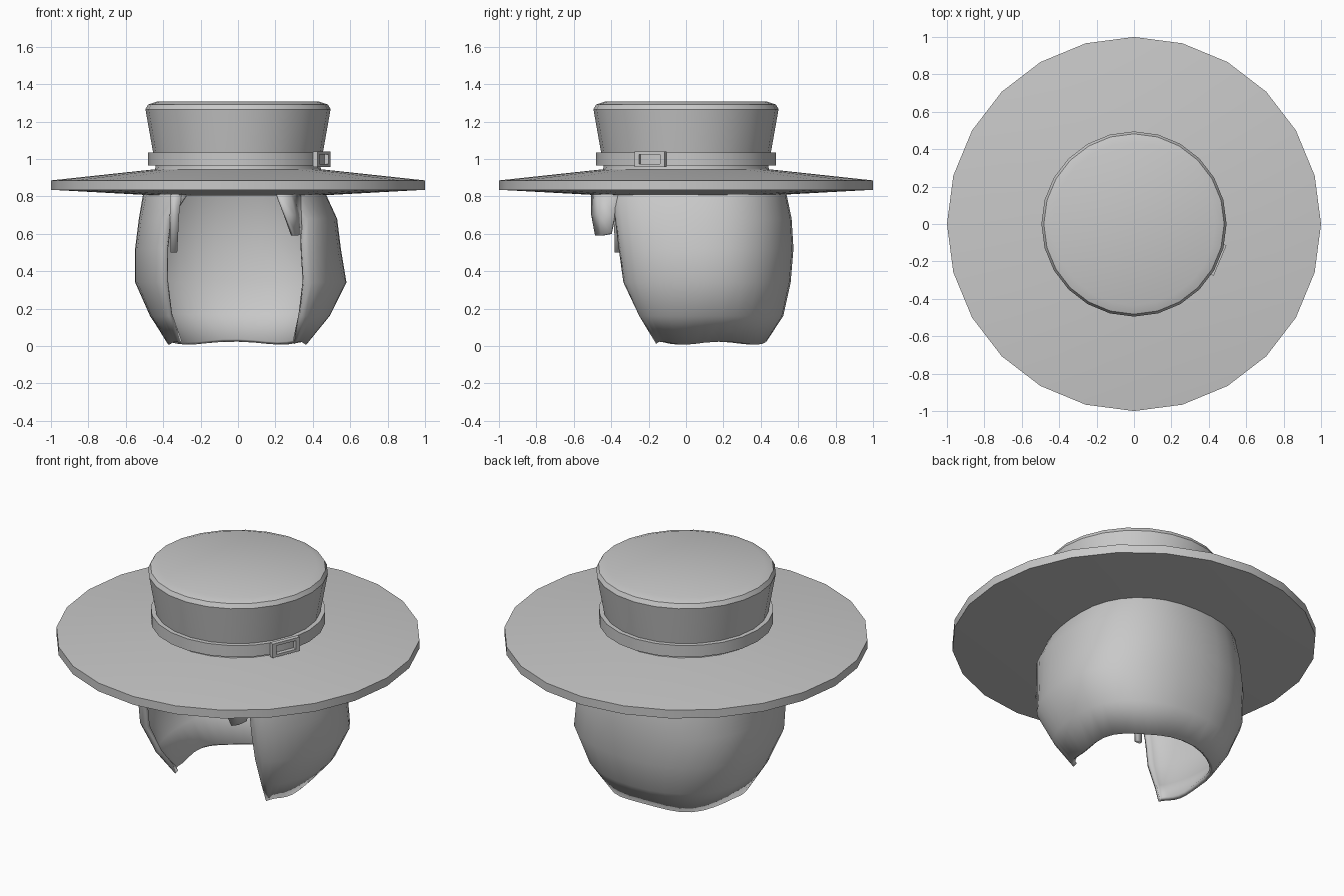
import bpy, bmesh, math
from mathutils import Vector, Matrix

if "Cube" in bpy.data.objects:
    bpy.data.objects.remove(bpy.data.objects["Cube"], do_unlink=True)

grey = bpy.data.materials.new("plain_grey")
grey.use_nodes = True
colour = (0.58, 0.58, 0.58, 1)
grey.diffuse_color = colour
grey.node_tree.nodes["Principled BSDF"].inputs["Base Color"].default_value = colour


def make(name, verts, faces, angle=30, fix=True):
    mesh = bpy.data.meshes.new(name)
    mesh.from_pydata(verts, [], faces)
    if fix:
        bm = bmesh.new()
        bm.from_mesh(mesh)
        bmesh.ops.recalc_face_normals(bm, faces=bm.faces)
        bm.to_mesh(mesh)
        bm.free()
    mesh.materials.append(grey)
    ob = bpy.data.objects.new(name, mesh)
    bpy.context.collection.objects.link(ob)
    bpy.ops.object.select_all(action='DESELECT')
    ob.select_set(True)
    bpy.context.view_layer.objects.active = ob
    bpy.ops.object.shade_smooth_by_angle(angle=math.radians(angle))
    return ob


def lathe(name, profile, sides=24, ring=False):
    """Spin (radius, z) points; cap both ends, or join them as a ring."""
    n = len(profile)
    verts = [(r * math.cos(a), r * math.sin(a), z) for r, z in profile
             for a in (math.tau * i / sides for i in range(sides))]
    faces = []
    for j in range(n if ring else n - 1):
        k = (j + 1) % n
        for i in range(sides):
            m = (i + 1) % sides
            faces.append((j * sides + i, j * sides + m, k * sides + m, k * sides + i))
    if not ring:
        faces.append(tuple(range(sides)))
        faces.append(tuple(range((n - 1) * sides, n * sides)))
    return make(name, verts, faces)


# Hat
lathe("brim", [(0.45, 0.805), (1, 0.835), (1, 0.885), (0.44, 0.945)])
lathe("crown", [(0.45, 0.93), (0.44, 0.96), (0.455, 1.04), (0.495, 1.265),
                (0.482, 1.29), (0.435, 1.306)])
lathe("hat_band", [(0.43, 0.965), (0.48, 0.965), (0.48, 1.035), (0.44, 1.035)], ring=True)

# Buckle frame, turned to sit on the band
outer, inner = (0.088, 0.042), (0.062, 0.026)
corners = [(-1, -1), (1, -1), (1, 1), (-1, 1)]
loops = [(outer, -0.015), (outer, 0.012), (inner, 0.012), (inner, -0.015)]
verts = [(d, sx * w, sz * h) for (w, h), d in loops for sx, sz in corners]
faces = [(j * 4 + i, j * 4 + (i + 1) % 4, (j + 1) % 4 * 4 + (i + 1) % 4, (j + 1) % 4 * 4 + i)
         for j in range(4) for i in range(4)]
buckle = make("buckle", verts, faces)
turn = math.radians(-23)
buckle.matrix_world = (Matrix.Translation((0.488 * math.cos(turn), 0.488 * math.sin(turn), 0.998))
                       @ Matrix.Rotation(turn, 4, 'Z'))

# Hair shell: height, right and left half width, back, right and left edge x, front edge y
levels = [
    (0.015, 0.38, 0.37, 0.43, 0.31, 0.30, -0.16),
    (0.16, 0.47, 0.49, 0.52, 0.36, 0.33, -0.25),
    (0.34, 0.55, 0.58, 0.56, 0.38, 0.35, -0.335),
    (0.52, 0.55, 0.55, 0.575, 0.38, 0.34, -0.36),
    (0.68, 0.53, 0.53, 0.565, 0.36, 0.34, -0.38),
    (0.80, 0.51, 0.475, 0.54, 0.28, 0.25, -0.40),
    (0.87, 0.49, 0.45, 0.52, 0.22, 0.20, -0.41),
]
steps, centre_y = 8, 0.1


def half_ring(side, width, back, edge_x, edge_y):
    """Points from the front edge round the side to just before the back."""
    front, rear = [], []
    for i in range(steps):
        t = math.pi / 2 * (1 - i / steps)
        front.append((side * (edge_x + (width - edge_x) * math.cos(t)),
                      centre_y + (edge_y - centre_y) * math.sin(t)))
        t = math.pi / 2 * i / steps
        rear.append((side * width * math.cos(t) ** 0.9,
                     centre_y + (back - centre_y) * math.sin(t) ** 0.9))
    return front + rear


verts = []
for z, wr, wl, back, er, el, ey in levels:
    right = half_ring(-1, wr, back, er, ey)
    left = half_ring(1, wl, back, el, ey)
    ring = right + [(0, back)] + left[::-1]
    for i, (x, y) in enumerate(ring):
        wave = 0.008 * math.sin(i * 0.9) if z < 0.1 else 0
        verts.append((x, y, z + wave))
row = len(ring)
faces = [(j * row + i + 1, j * row + i, (j + 1) * row + i, (j + 1) * row + i + 1)
         for j in range(len(levels) - 1) for i in range(row - 1)]
hair = make("hair_shell", verts, faces, 40, fix=False)
solid = hair.modifiers.new("thickness", 'SOLIDIFY')
solid.thickness = 0.025
solid.offset = -1


def lock(name, rows, thickness):
    """A sheet of hair made of matching rows of points, given thickness."""
    n = len(rows[0])
    faces = [(j * n + i, j * n + i + 1, (j + 1) * n + i + 1, (j + 1) * n + i)
             for j in range(len(rows) - 1) for i in range(n - 1)]
    ob = make(name, [p for r in rows for p in r], faces, 40)
    mod = ob.modifiers.new("thickness", 'SOLIDIFY')
    mod.thickness = thickness
    mod.offset = 0


# Loose locks at the front
lock("left_fringe_lock", [
    [(0.20, -0.50, 0.83), (0.27, -0.47, 0.83), (0.33, -0.36, 0.83)],
    [(0.25, -0.50, 0.70), (0.30, -0.46, 0.70), (0.33, -0.38, 0.70)],
    [(0.29, -0.48, 0.59), (0.315, -0.45, 0.59), (0.335, -0.40, 0.60)]], 0.018)
lock("right_fringe_strand", [
    [(-0.36, -0.39, 0.83), (-0.30, -0.39, 0.83)],
    [(-0.365, -0.375, 0.70), (-0.315, -0.375, 0.70)],
    [(-0.36, -0.37, 0.50), (-0.325, -0.37, 0.50)]], 0.022)
